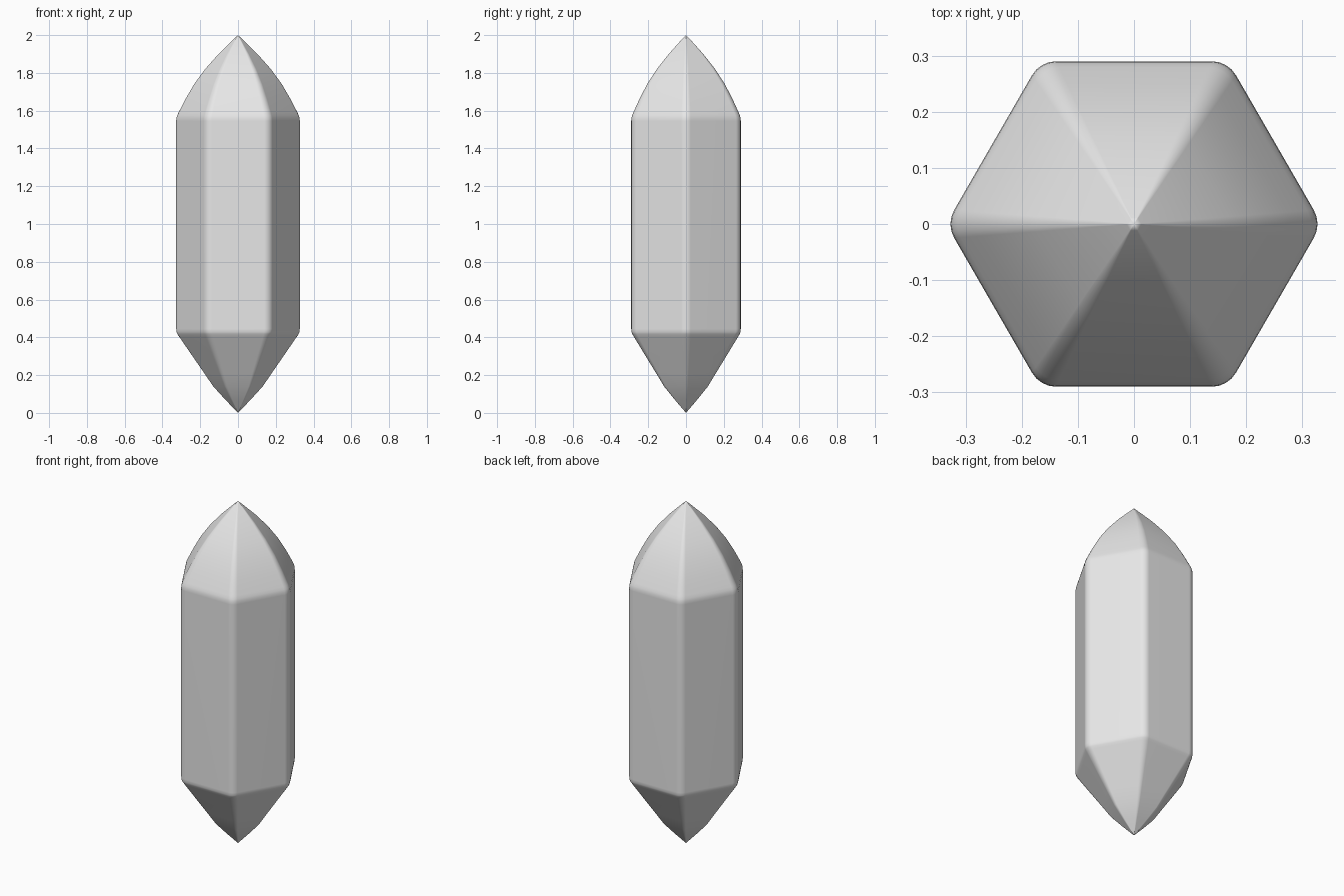
import bpy, bmesh, math
from mathutils import Vector

if "Cube" in bpy.data.objects:
    bpy.data.objects.remove(bpy.data.objects["Cube"])

APOTHEM = 0.29      # centre to flat side
FILLET = 0.05       # rounding of the six long edges
ARC_STEPS = 4

# (height, fraction of full width) from bottom point to top point
PROFILE = [(0.012, 0.035), (0.07, 0.205), (0.14, 0.40), (0.21, 0.545), (0.30, 0.735),
           (0.405, 0.955), (0.418, 0.981), (0.428, 0.994), (0.445, 1.0),
           (1.545, 1.0), (1.562, 0.995), (1.575, 0.983), (1.59, 0.962),
           (1.66, 0.852), (1.74, 0.710), (1.82, 0.532), (1.90, 0.315),
           (1.96, 0.130), (1.988, 0.04)]


def hexagon_points():
    """Rounded hexagon with corners on the x axis."""
    pts = []
    centre_r = (APOTHEM - FILLET) / math.cos(math.pi / 6)
    for k in range(6):
        a = k * math.pi / 3
        for i in range(ARC_STEPS + 1):
            t = a - math.pi / 6 + i * math.pi / 3 / ARC_STEPS
            pts.append((centre_r * math.cos(a) + FILLET * math.cos(t),
                        centre_r * math.sin(a) + FILLET * math.sin(t)))
    return pts


# Crystal: stacked rounded hexagons closed by two points
bm = bmesh.new()
outline = hexagon_points()
n = len(outline)
rings = [[bm.verts.new((x * s, y * s, z)) for x, y in outline] for z, s in PROFILE]
for low, high in zip(rings, rings[1:]):
    for i in range(n):
        j = (i + 1) % n
        bm.faces.new((low[i], low[j], high[j], high[i]))
bottom = bm.verts.new((0, 0, 0))
top = bm.verts.new((0, 0, 2))
for i in range(n):
    j = (i + 1) % n
    bm.faces.new((rings[0][j], rings[0][i], bottom))
    bm.faces.new((rings[-1][i], rings[-1][j], top))
for f in bm.faces:
    f.smooth = True

mesh = bpy.data.meshes.new("crystal")
bm.to_mesh(mesh)
bm.free()
crystal = bpy.data.objects.new("crystal", mesh)
bpy.context.collection.objects.link(crystal)

# Keep the broad facets flat and the bevels soft
crystal.modifiers.new("flat_facets", 'WEIGHTED_NORMAL')

grey = bpy.data.materials.new("light grey")
grey.diffuse_color = (0.8, 0.8, 0.8, 1.0)
grey.use_nodes = True
grey.node_tree.nodes["Principled BSDF"].inputs["Base Color"].default_value = grey.diffuse_color
mesh.materials.append(grey)
